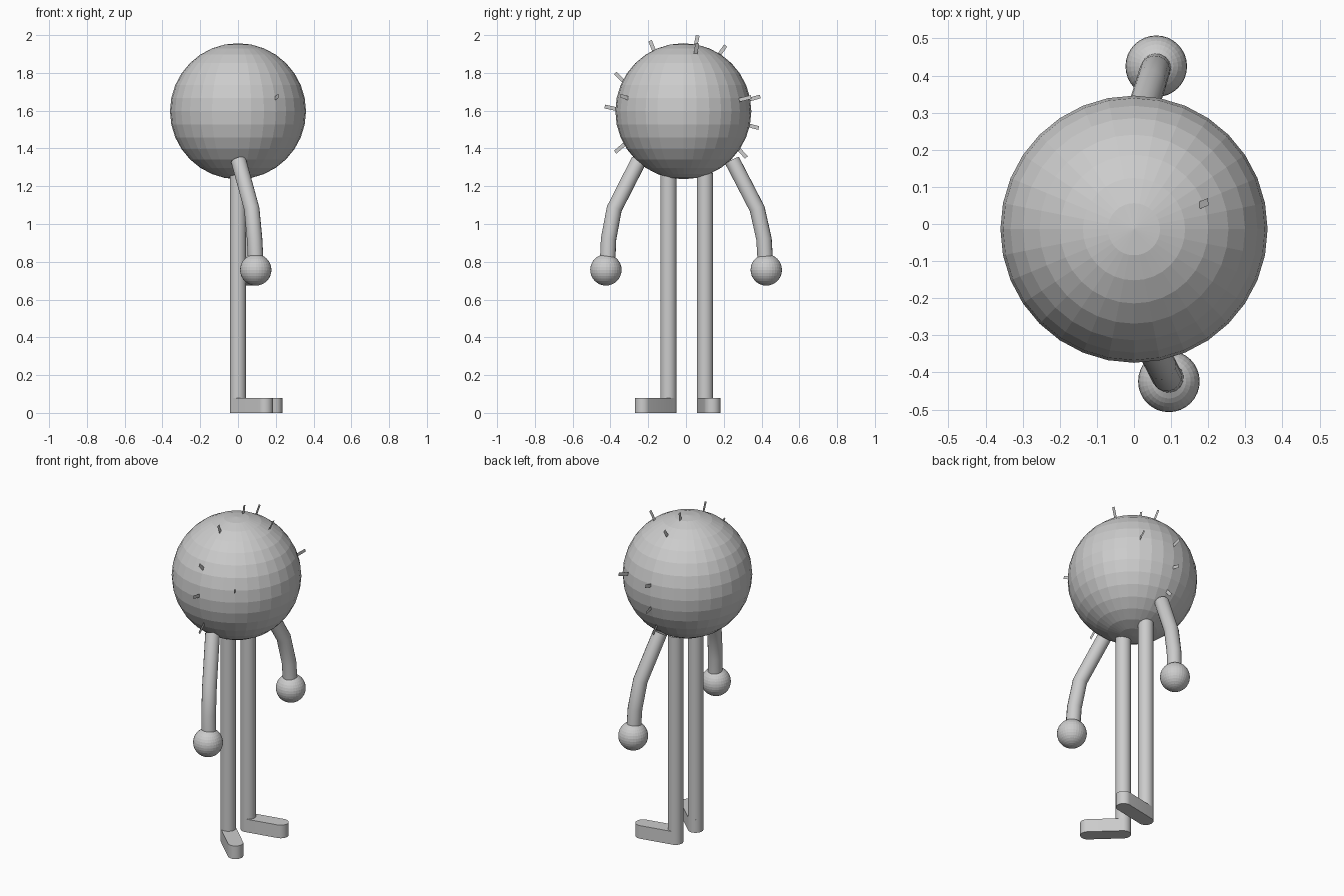
import bpy, bmesh
from math import radians, atan2, pi, cos, sin
from mathutils import Vector

if "Cube" in bpy.data.objects:
    bpy.data.objects.remove(bpy.data.objects["Cube"])

BODY = Vector((0, -0.014, 1.597))


def mesh_object(name, bm):
    bmesh.ops.recalc_face_normals(bm, faces=bm.faces[:])
    me = bpy.data.meshes.new(name)
    bm.to_mesh(me)
    bm.free()
    ob = bpy.data.objects.new(name, me)
    bpy.context.collection.objects.link(ob)
    return ob


def smooth(ob):
    bpy.ops.object.select_all(action='DESELECT')
    ob.select_set(True)
    bpy.context.view_layer.objects.active = ob
    bpy.ops.object.shade_smooth_by_angle(angle=radians(30))


def ball(name, centre, radius):
    bpy.ops.mesh.primitive_uv_sphere_add(segments=32, ring_count=16, radius=radius, location=centre)
    bpy.context.object.name = name


def leg(name, x, y, z0, z1, r):
    bpy.ops.mesh.primitive_cylinder_add(vertices=32, radius=r, depth=z1 - z0,
                                        location=(x, y, (z0 + z1) / 2))
    bpy.context.object.name = name
    smooth(bpy.context.object)


def foot(name, a, b, r, height):
    # capsule outline from heel to toe, extruded upwards
    ang = atan2(b[1] - a[1], b[0] - a[0])
    bm = bmesh.new()
    n = 16
    ring = []
    for centre, start in ((b, ang - pi / 2), (a, ang + pi / 2)):
        for i in range(n + 1):
            t = start + pi * i / n
            ring.append(bm.verts.new((centre[0] + r * cos(t), centre[1] + r * sin(t), 0)))
    face = bm.faces.new(ring)
    ext = bmesh.ops.extrude_face_region(bm, geom=[face], use_keep_orig=True)
    top = [v for v in ext['geom'] if isinstance(v, bmesh.types.BMVert)]
    bmesh.ops.translate(bm, verts=top, vec=(0, 0, height))
    smooth(mesh_object(name, bm))


def arm(name, points, r):
    cu = bpy.data.curves.new(name, 'CURVE')
    cu.dimensions = '3D'
    cu.bevel_depth = r
    cu.bevel_resolution = 6
    cu.use_fill_caps = True
    sp = cu.splines.new('POLY')
    sp.points.add(len(points) - 1)
    for p, co in zip(sp.points, points):
        p.co = (*co, 1)
    ob = bpy.data.objects.new(name, cu)
    bpy.context.collection.objects.link(ob)
    bpy.ops.object.select_all(action='DESELECT')
    ob.select_set(True)
    bpy.context.view_layer.objects.active = ob
    bpy.ops.object.convert(target='MESH')
    smooth(bpy.context.object)


def hair(bm, base, tip, side, width=0.02):
    # flat strip, root sunk a little into the body
    base, tip = Vector(base), Vector(tip)
    d = (tip - base).normalized()
    base -= d * 0.03
    s = Vector(side)
    s = (s - d * s.dot(d)).normalized() * width / 2
    bm.faces.new([bm.verts.new(p) for p in (base - s, base + s, tip + s, tip - s)])


# body
ball("round_body", BODY, 0.36)

# legs and feet
for side, y, toe in (("right", -0.093, (0.143, -0.228)), ("left", 0.101, (0.192, 0.140))):
    leg(side + "_leg", 0, y, 0, 1.27, 0.043)
    foot(side + "_foot", (0, y), toe, 0.043, 0.08)

# arms and hands
arm("right_arm", [(0.003, -0.25, 1.335), (0.073, -0.38, 1.08), (0.088, -0.41, 0.92), (0.094, -0.415, 0.80)], 0.041)
arm("left_arm", [(0.003, 0.245, 1.335), (0.045, 0.377, 1.08), (0.056, 0.413, 0.92), (0.06, 0.42, 0.80)], 0.041)
ball("right_hand", (0.094, -0.424, 0.757), 0.083)
ball("left_hand", (0.06, 0.425, 0.757), 0.083)

# hairs in the middle plane: base y, z and tip y, z
bm = bmesh.new()
for y0, z0, y1, z1 in ((-.17, 1.92, -.19, 1.97), (-.335, 1.76, -.375, 1.80),
                       (-.375, 1.61, -.43, 1.622), (-.34, 1.41, -.375, 1.38),
                       (.05, 1.94, .062, 1.998), (.175, 1.895, .21, 1.945),
                       (.34, 1.66, .393, 1.675), (.34, 1.52, .385, 1.508),
                       (.285, 1.39, .32, 1.352)):
    hair(bm, (0, y0, z0), (0, y1, z1), (0, z1 - z0, y0 - y1))

# hairs on one side
hair(bm, (0.18, 0.052, 1.91), (0.20, 0.06, 1.957), (0, 1, 0))
hair(bm, (0.198, -0.31, 1.667), (0.216, -0.348, 1.68), (0, 0, 1))
hair(bm, (0.195, 0.285, 1.657), (0.215, 0.345, 1.672), (0, 0, 1))
mesh_object("hairs", bm)
